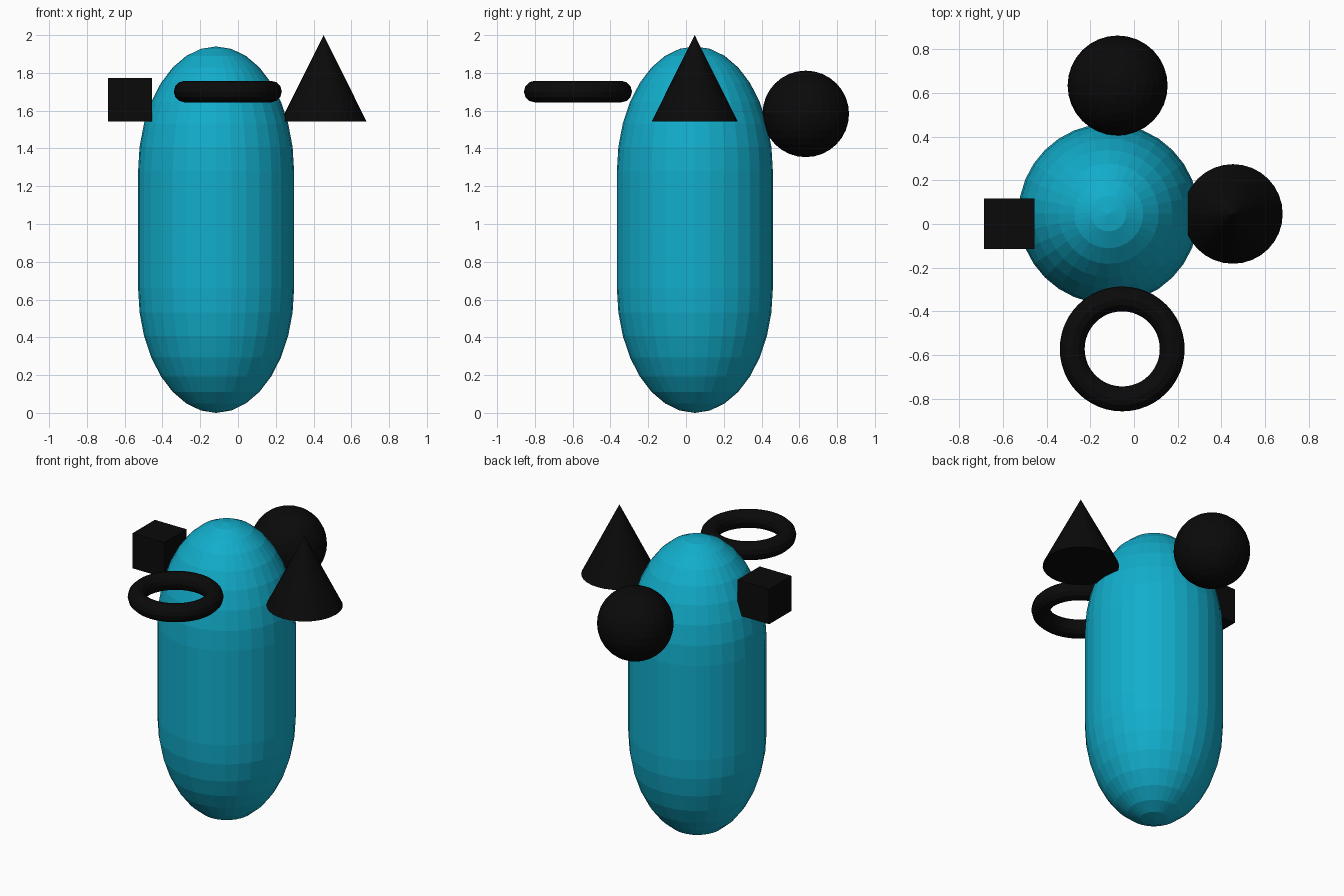
import bpy, bmesh
from mathutils import Vector

if "Cube" in bpy.data.objects:
    bpy.data.objects.remove(bpy.data.objects["Cube"])


def material(name, color):
    mat = bpy.data.materials.new(name)
    mat.diffuse_color = color
    mat.use_nodes = True
    mat.node_tree.nodes["Principled BSDF"].inputs["Base Color"].default_value = mat.diffuse_color
    return mat


TEAL = material("teal", (0.006, 0.42, 0.60, 1))
BLACK = material("black", (0.003, 0.003, 0.003, 1))


def finish(name, mat):
    obj = bpy.context.object
    obj.name = name
    obj.data.materials.append(mat)
    return obj


# Body: sphere split at its equator and stretched into a flat-faced capsule
R, CAP, HEIGHT = 0.413, 0.66, 1.94
bpy.ops.mesh.primitive_uv_sphere_add(segments=32, ring_count=16, radius=1,
                                     location=(-0.116, 0.047, 0))
body = finish("body", TEAL)
bm = bmesh.new()
bm.from_mesh(body.data)
equator = [e for e in bm.edges if all(abs(v.co.z) < 1e-4 for v in e.verts)]
bmesh.ops.bisect_edges(
    bm, cuts=1,
    edges=[]) if not equator else None
upper = [f for f in bm.faces if f.calc_center_median().z > 0]
split = bmesh.ops.split(bm, geom=upper)
top_faces = [g for g in split["geom"] if isinstance(g, bmesh.types.BMFace)]
top_verts = {v for f in top_faces for v in f.verts}
for v in bm.verts:
    offset = HEIGHT - CAP if v in top_verts else CAP
    v.co = Vector((v.co.x * R, v.co.y * R, v.co.z * CAP + offset))
rims = [e for e in bm.edges if e.is_boundary]
bmesh.ops.bridge_loops(bm, edges=rims)
bmesh.ops.recalc_face_normals(bm, faces=bm.faces)
bm.to_mesh(body.data)
bm.free()

# Cube on the left
bpy.ops.mesh.primitive_cube_add(size=0.231, location=(-0.572, 0.001, 1.658))
finish("side_cube", BLACK)

# Cone on the right
bpy.ops.mesh.primitive_cone_add(vertices=32, radius1=0.228, depth=0.458,
                                location=(0.453, 0.046, 1.771))
finish("side_cone", BLACK)

# Ball at the back
bpy.ops.mesh.primitive_uv_sphere_add(segments=32, ring_count=16, radius=0.229,
                                     location=(-0.075, 0.634, 1.583))
finish("back_ball", BLACK)

# Ring at the front
bpy.ops.mesh.primitive_torus_add(major_segments=48, minor_segments=12,
                                 major_radius=0.229, minor_radius=0.057,
                                 location=(-0.054, -0.572, 1.701))
finish("front_ring", BLACK)
